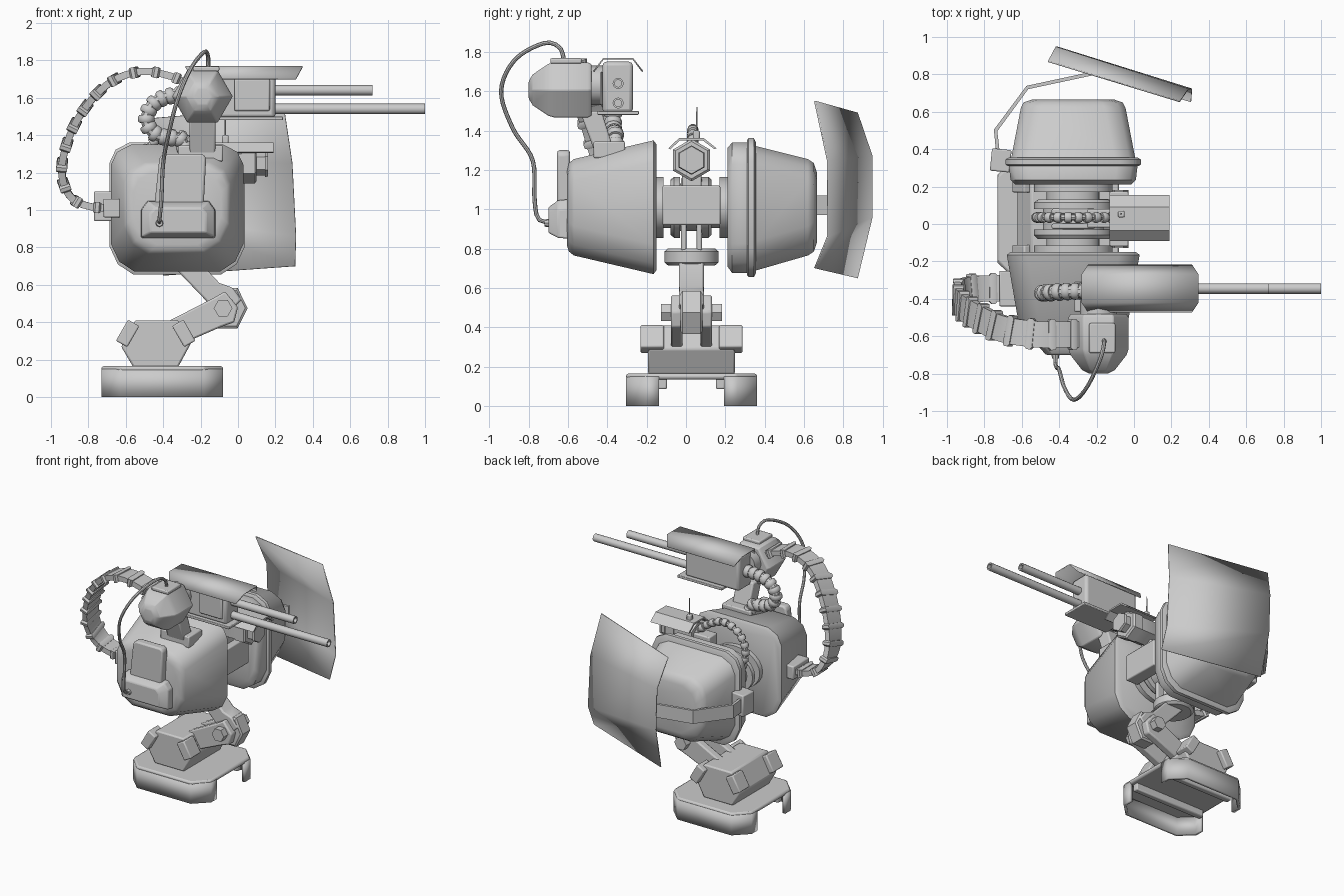
import bpy, bmesh
from math import sin, cos, pi, radians
from mathutils import Vector as V, Matrix, Euler

if "Cube" in bpy.data.objects:
    bpy.data.objects.remove(bpy.data.objects["Cube"])


def finish(name, bm, bevel=0, angle=35, segs=2, solid=0):
    bmesh.ops.recalc_face_normals(bm, faces=bm.faces)
    me = bpy.data.meshes.new(name)
    bm.to_mesh(me)
    bm.free()
    me.shade_smooth()
    me.set_sharp_from_angle(angle=radians(angle))
    ob = bpy.data.objects.new(name, me)
    bpy.context.collection.objects.link(ob)
    if solid:
        m = ob.modifiers.new("thickness", 'SOLIDIFY')
        m.thickness, m.offset = solid, 0
    if bevel:
        m = ob.modifiers.new("edges", 'BEVEL')
        m.width, m.segments = bevel, segs
        m.limit_method = 'ANGLE'
    return ob


def add_loft(bm, rings, caps=True):
    vs = [[bm.verts.new(p) for p in r] for r in rings]
    n = len(rings[0])
    for a, b in zip(vs, vs[1:]):
        for i in range(n):
            bm.faces.new((a[i], a[(i + 1) % n], b[(i + 1) % n], b[i]))
    if caps:
        bm.faces.new(vs[0])
        bm.faces.new(vs[-1])


def loft(name, rings, **kw):
    bm = bmesh.new()
    add_loft(bm, rings)
    return finish(name, bm, **kw)


def place(axis, a, b, t):
    return {'x': V((t, a, b)), 'y': V((a, t, b)), 'z': V((a, b, t))}[axis]


def prism(name, pts, axis, lo, hi, **kw):
    return loft(name, [[place(axis, a, b, t) for a, b in pts] for t in (lo, hi)], **kw)


def ngon(n, r, ca=0, cb=0, turn=0.0, sa=1):
    return [(ca + r * sa * cos(2 * pi * i / n + turn), cb + r * sin(2 * pi * i / n + turn)) for i in range(n)]


def lathe(name, axis, ca, cb, stations, n=24, turn=0.0, sa=1, **kw):
    # stations: (position along axis, radius)
    return loft(name, [[place(axis, a, b, t) for a, b in ngon(n, r, ca, cb, turn, sa)] for t, r in stations], **kw)


def box(name, lo, hi, rot=(0, 0, 0), bevel=0.008, **kw):
    lo, hi = V(lo), V(hi)
    bm = bmesh.new()
    m = Matrix.Translation((lo + hi) / 2) @ Euler(rot).to_matrix().to_4x4() @ Matrix.Diagonal((*(hi - lo), 1))
    bmesh.ops.create_cube(bm, size=1, matrix=m)
    return finish(name, bm, bevel=bevel, **kw)


def spline(pts, n):
    # evenly spaced points on a Catmull-Rom curve
    p = [V(q) for q in pts]
    p = [2 * p[0] - p[1]] + p + [2 * p[-1] - p[-2]]
    dense = []
    for a, b, c, d in zip(p, p[1:], p[2:], p[3:]):
        for k in range(20):
            t = k / 20
            dense.append(0.5 * (2 * b + (c - a) * t + (2 * a - 5 * b + 4 * c - d) * t * t + (3 * b - a - 3 * c + d) * t ** 3))
    dense.append(p[-2])
    d = [0]
    for a, b in zip(dense, dense[1:]):
        d.append(d[-1] + (b - a).length)
    out, j = [], 0
    for i in range(n):
        s = d[-1] * i / (n - 1)
        while j < len(d) - 2 and d[j + 1] < s:
            j += 1
        out.append(dense[j].lerp(dense[j + 1], (s - d[j]) / (d[j + 1] - d[j])))
    return out


def frame(path, i, ref):
    t = (path[min(i + 1, len(path) - 1)] - path[max(i - 1, 0)]).normalized()
    w = (ref - t * ref.dot(t)).normalized()
    return t, w, t.cross(w)


def sweep(name, path, section, ref, **kw):
    rings = []
    for i, p in enumerate(path):
        t, w, n = frame(path, i, V(ref))
        rings.append([p + w * a + n * b for a, b in section])
    return loft(name, rings, **kw)


def collars(name, path, section, ref, half, step=1, start=0):
    bm = bmesh.new()
    for i in range(start, len(path), step):
        t, w, n = frame(path, i, V(ref))
        add_loft(bm, [[path[i] + t * s * half + (w * a + n * b) * k for a, b in section]
                      for s, k in ((-1, .85), (-.5, 1), (.5, 1), (1, .85))])
    return finish(name, bm, angle=50)


LY = 0.028  # centre plane of the leg

# foot: top plate and two open-ended side walls
outline = [(-.08, -.2), (-.18, -.305), (-.63, -.305), (-.73, -.2), (-.73, .255), (-.63, .36), (-.18, .36), (-.08, .255)]
prism("foot_plate", outline, 'z', .135, .165, bevel=.012)
for s, nm in ((-1, "front"), (1, "rear")):
    path = [(-.09, .165), (-.09, .23), (-.185, .322), (-.625, .322), (-.72, .23), (-.72, .165)]
    bm = bmesh.new()
    cols = [[bm.verts.new((x, LY + s * y, z)) for z in (0, .15)] for x, y in path]
    for a, b in zip(cols, cols[1:]):
        bm.faces.new((a[0], b[0], b[1], a[1]))
    finish("foot_wall_" + nm, bm, solid=.022)
    y0, y1 = sorted((LY + s * .125, LY + s * .17))
    box("foot_rail_" + nm, (-.7, y0, .085), (-.11, y1, .15))

# ankle with corner clamps
prism("ankle", [(-.55, .41), (-.32, .41), (-.25, .29), (-.32, .16), (-.56, .16), (-.625, .27)], 'y', LY - .22, LY + .22, bevel=.01)
for x, r, nm in ((-.59, -1.05, "left"), (-.29, 1.05, "right")):
    for s in (-1, 1):
        c = LY + s * .2
        box(f"ankle_clamp_{nm}_{s}", (x - .065, c - .06, .305), (x + .065, c + .06, .375), rot=(0, r, 0))

# lower leg bars, knee and upper leg
for s in (-1, 1):
    c = LY + s * .075
    prism(f"shin_bar_{s}", [(-.46, .36), (-.4, .24), (-.09, .375), (-.02, .4), (0, .48), (-.07, .565), (-.13, .53)], 'y', c - .03, c + .03, bevel=.01)
    c = LY + s * .13
    lathe(f"knee_bolt_{s}", 'y', -.08, .475, [(c - .025, .05), (c + .025, .05)], n=6)
lathe("knee_block", 'y', -.055, .475, [(LY - .055, .11), (LY - .045, .125), (LY + .045, .125), (LY + .055, .11)], n=6, sa=.85)
prism("thigh", [(-.08, .42), (.02, .52), (-.03, .585), (-.1, .61), (-.24, .76), (-.4, .76), (-.3, .65)], 'y', LY - .063, LY + .063, bevel=.01)
lathe("hip_disc", 'z', -.33, LY, [(.715, .12), (.73, .138), (.785, .138), (.8, .12)])
for s in (-1, 1):
    c = LY + s * .04
    box(f"hip_yoke_{s}", (-.44, c - .014, .79), (-.21, c + .014, 1.16))

# axle between the two pods
st = [(-.17, .155), (-.115, .155), (-.115, .105), (-.08, .105), (-.08, .14), (-.06, .155), (-.03, .155), (-.03, .12),
      (.08, .12), (.08, .155), (.115, .155), (.13, .14), (.13, .105), (.17, .105), (.17, .155), (.24, .155)]
lathe("axle_rings", 'y', -.325, 1.01, st, sa=1.35)
box("axle_mount", (-.13, -.12, .92), (-.03, .175, 1.12))


# body pods, lofted from a chamfered outline
def pod_ring(y, w, top, bot, c=.11, d=.15):
    x0, x1 = -.325 - w, -.325 + w
    pts = [(x1, bot + d), (x1, top - c), (x1 - .3 * c, top - .36 * c), (x1 - c, top), (x0 + c, top), (x0 + .3 * c, top - .36 * c),
           (x0, top - c), (x0, bot + d), (x0 + .3 * d, bot + .36 * d), (x0 + d * .85, bot), (x1 - d * .85, bot), (x1 - .3 * d, bot + .36 * d)]
    return [(x, y, z) for x, z in pts]


loft("front_pod", [pod_ring(-.15, .335, 1.33, .69), pod_ring(-.165, .355, 1.35, .67), pod_ring(-.57, .285, 1.255, .765),
                   pod_ring(-.595, .265, 1.235, .785), pod_ring(-.605, .235, 1.205, .815)], angle=40)
loft("rear_pod", [pod_ring(.21, .31, 1.31, .71), pod_ring(.235, .335, 1.34, .675), pod_ring(.32, .345, 1.34, .675),
                  pod_ring(.36, .33, 1.32, .69), pod_ring(.62, .28, 1.255, .765), pod_ring(.65, .265, 1.235, .785),
                  pod_ring(.665, .22, 1.19, .83)], angle=40)
loft("rear_pod_band", [pod_ring(.31, .35, 1.35, .665), pod_ring(.318, .362, 1.362, .655), pod_ring(.345, .362, 1.362, .655),
                       pod_ring(.355, .345, 1.34, .675)], angle=40)

# front pack
prism("pack_panel", [(-.46, .9), (-.19, .9), (-.17, 1.28), (-.19, 1.3), (-.4, 1.3), (-.42, 1.28)], 'y', -.655, -.59, bevel=.012)
loft("pack_base", [[(x, y, z) for x, z in ((-.32 - w, b), (-.32 + w, b), (-.32 + w, m), (-.32 + w * .82, t), (-.32 - w * .82, t), (-.32 - w, m))]
                   for y, w, b, m, t in ((-.6, .2, .85, 1.0, 1.05), (-.65, .195, .855, 1.0, 1.045), (-.7, .15, .88, .98, 1.01))], bevel=.008)

# shield: three panels, curved around a level axis, on a bent arm
left = [(-.46, .87, 1.49), (-.42, .945, 1.27), (-.41, .945, .96), (-.40, .87, .65)]
right = [(.245, .655, 1.55), (.29, .72, 1.25), (.31, .72, .86), (.305, .655, .70)]
bm = bmesh.new()
L, R = ([bm.verts.new(p) for p in q] for q in (left, right))
for i in range(3):
    bm.faces.new((L[i], R[i], R[i + 1], L[i + 1]))
finish("shield", bm, solid=.008, angle=10)
sweep("shield_arm", [V(p) for p in ((-.15, .82, 1.02), (-.57, .73, 1.02), (-.74, .5, 1.02), (-.725, .36, 1.02))],
      [(.05, .01), (-.05, .01), (-.05, -.01), (.05, -.01)], (0, 0, 1))
box("arm_bracket", (-.765, .28, .94), (-.66, .4, 1.1), rot=(0, 0, -.1))

# sensor between the pods, with folded roof and aerial
lathe("sensor_body", 'x', LY, 1.25, [(-.12, .09), (-.1, .1), (.02, .1), (.02, .108), (.09, .108), (.1, .095), (.1, .065), (.145, .065),
                                     (.145, .075), (.16, .07)], n=6, turn=pi / 6)
prism("sensor_roof", [(-.09, 1.31), (-.035, 1.362), (.09, 1.362), (.155, 1.31), (.145, 1.305), (.085, 1.35), (-.03, 1.35), (-.08, 1.305)], 'x', -.13, .19)
box("sensor_neck", (-.25, -.02, 1.1), (-.08, .08, 1.28))
box("aerial_base", (-.085, .035, 1.35), (-.05, .07, 1.4))
lathe("aerial", 'z', -.068, .055, [(1.38, .005), (1.52, .003)], n=6)
path = spline([(-.5, .035, 1.12), (-.52, .035, 1.25), (-.46, .035, 1.36), (-.34, .035, 1.405), (-.22, .035, 1.36), (-.12, .035, 1.28)], 13)
sweep("bead_cable_core", path, ngon(8, .017), (0, 1, 0))
collars("bead_cable_beads", path, ngon(10, .029), (0, 1, 0), .019)

# turret: hexagonal housing on a leaning neck
lathe("turret_housing", 'y', -.19, 1.607, [(-.8, .05), (-.78, .09), (-.7, .152), (-.67, .162), (-.5, .162), (-.48, .15)], n=6, angle=40, bevel=.006)
lathe("turret_joint", 'y', -.19, 1.63, [(-.49, .1), (-.41, .1)], n=12)
box("turret_cap", (-.24, -.69, 1.74), (-.1, -.53, 1.768))
prism("turret_neck", [(-.46, 1.28), (-.36, 1.28), (-.43, 1.5), (-.54, 1.5)], 'x', -.26, -.12, bevel=.01)
box("neck_base", (-.32, -.47, 1.26), (-.08, -.31, 1.345))

# twin-barrel gun with folded cover
GY = -.345
box("gun_body", (-.25, -.425, 1.49), (.2, -.27, 1.75), bevel=.02)
box("gun_side_panel", (-.02, -.437, 1.53), (.17, -.42, 1.7), bevel=.01)
box("gun_tray", (-.13, -.45, 1.48), (.24, -.24, 1.5), bevel=.004)
bm = bmesh.new()
rows = [[bm.verts.new((x, GY + y, z)) for x in (-.28 + e, .345 - e)] for y, z, e in
        ((-.125, 1.7, .035), (-.075, 1.765, 0), (.075, 1.765, 0), (.125, 1.7, .035))]
for a, b in zip(rows, rows[1:]):
    bm.faces.new((a[0], a[1], b[1], b[0]))
finish("gun_cover", bm, solid=.008, angle=20)
for nm, z, end in (("upper", 1.64, .72), ("lower", 1.54, 1.0)):
    lathe("barrel_" + nm, 'x', GY, z, [(.15, .028), (end, .028), (end, .018), (end - .06, .018)], n=12)

# short ribbed hose behind the gun
path = spline([(-.22, -.36, 1.62), (-.36, -.36, 1.61), (-.45, -.365, 1.57), (-.49, -.37, 1.49), (-.46, -.37, 1.42), (-.38, -.365, 1.385),
               (-.31, -.36, 1.38), (-.27, -.36, 1.29)], 15)
sweep("hose_core", path, ngon(10, .035), (0, 1, 0))
collars("hose_ribs", path, ngon(12, .045), (0, 1, 0), .02)


# flat feed belt looping from turret to pod
def flat(w, t):
    return [(w, -t), (w, t), (-w, t), (-w, -t)]


path = spline([(-.26, -.59, 1.67), (-.36, -.59, 1.715), (-.52, -.59, 1.74), (-.7, -.56, 1.67), (-.86, -.48, 1.48), (-.94, -.41, 1.25),
               (-.91, -.36, 1.09), (-.8, -.345, 1.02), (-.6, -.345, 1.01)], 40)
sweep("feed_belt", path, flat(.07, .019), (0, 1, 0))
collars("feed_belt_links", path, flat(.083, .03), (0, 1, 0), .02, step=3, start=2)
box("belt_socket", (-.72, -.44, .96), (-.62, -.25, 1.06))

# thin cable from turret cap to pack
path = spline([(-.16, -.62, 1.75), (-.16, -.64, 1.82), (-.18, -.72, 1.845), (-.25, -.87, 1.76), (-.32, -.94, 1.6), (-.37, -.88, 1.41),
               (-.4, -.78, 1.25), (-.41, -.77, 1.05), (-.42, -.75, .95), (-.42, -.68, .93)], 40)
sweep("thin_cable", path, ngon(8, .011), (1, 0, 0))
lathe("cable_plug", 'y', -.42, .93, [(-.72, .018), (-.68, .024)], n=8)
